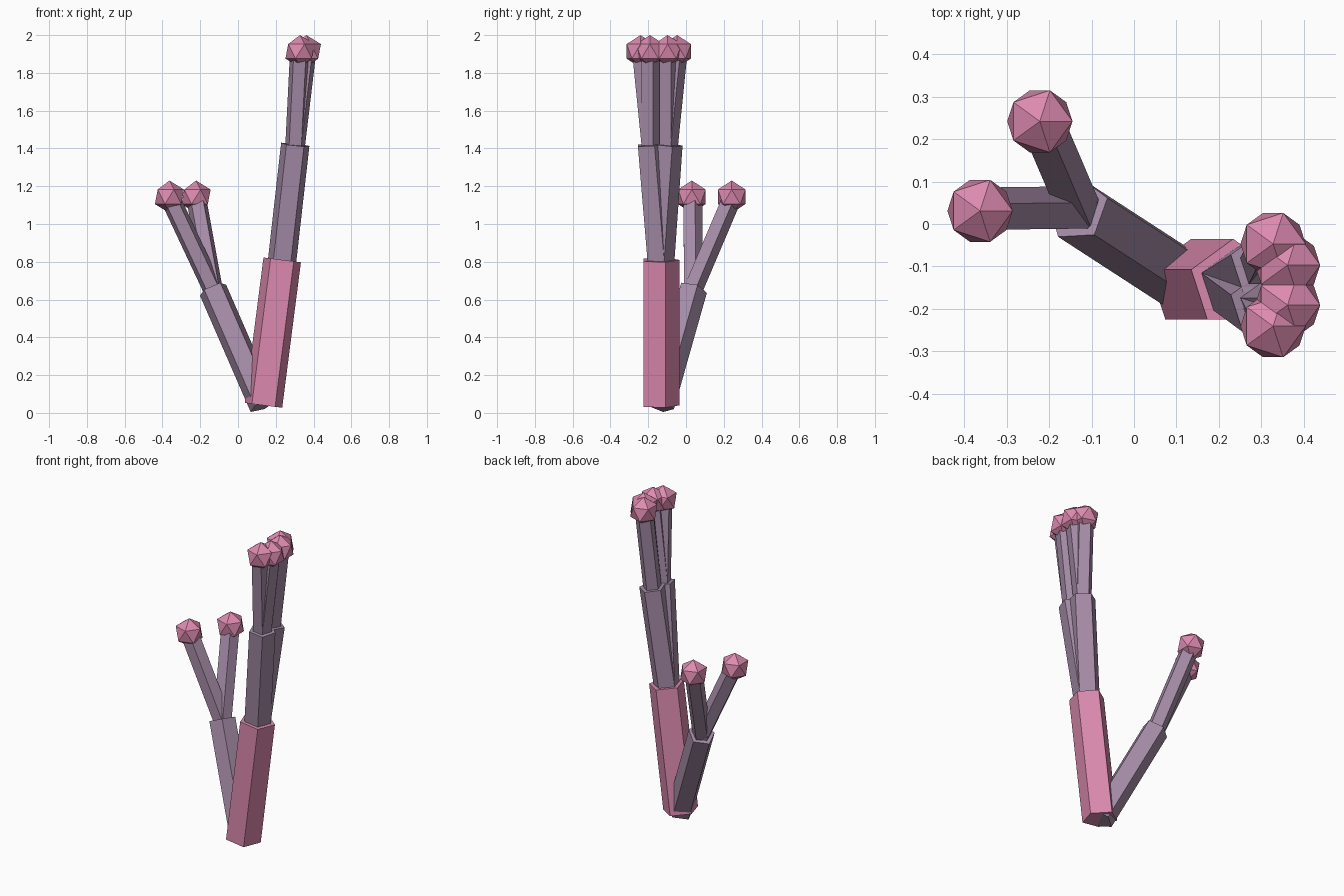
import bpy
import bmesh
from mathutils import Vector

cube = bpy.data.objects.get("Cube")
if cube:
    bpy.data.objects.remove(cube, do_unlink=True)


def make_material(name, rgb):
    mat = bpy.data.materials.new(name)
    mat.use_nodes = True
    color = (*rgb, 1.0)
    mat.diffuse_color = color
    mat.node_tree.nodes["Principled BSDF"].inputs["Base Color"].default_value = color
    return mat


pink = make_material("coral_pink", (0.72, 0.255, 0.43))
mauve = make_material("dusty_mauve", (0.375, 0.26, 0.385))


def add_object(name, bm, mat, location):
    mesh = bpy.data.meshes.new(name)
    bm.to_mesh(mesh)
    bm.free()
    mesh.materials.append(mat)
    obj = bpy.data.objects.new(name, mesh)
    obj.location = location
    bpy.context.collection.objects.link(obj)
    return obj


def stalk(name, start, end, radius, mat):
    """Five-sided prism running from start to end."""
    start, end = Vector(start), Vector(end)
    axis = end - start
    bm = bmesh.new()
    bmesh.ops.create_cone(bm, cap_ends=True, segments=5, radius1=radius,
                          radius2=radius, depth=axis.length)
    obj = add_object(name, bm, mat, (start + end) / 2)
    obj.rotation_mode = "QUATERNION"
    obj.rotation_quaternion = Vector((0, 0, 1)).rotation_difference(axis)


def bud(name, center):
    """Faceted ball on a twig tip."""
    bm = bmesh.new()
    bmesh.ops.create_icosphere(bm, subdivisions=1, radius=0.086)
    add_object(name, bm, pink, center)


def fork(name, start, end, tips):
    """Branch with twigs and buds growing from its end."""
    stalk(name + "_branch", start, end, 0.079, mauve)
    for i, tip in enumerate(tips, 1):
        stalk(f"{name}_twig_{i}", end, tip, 0.055, mauve)
        bud(f"{name}_bud_{i}", tip)


# Trunk
root = (0.135, -0.14, 0.04)
crown = (0.234, -0.14, 0.81)
stalk("trunk", root, crown, 0.105, pink)

# Tall pair of forks, mirrored about the trunk's plane
mid_y = -0.144
for name, side in (("front", -1), ("back", 1)):
    fork(name, crown, (0.303, mid_y + side * 0.047, 1.42),
         [(0.328, mid_y + side * 0.097, 1.914),
          (0.362, mid_y + side * 0.047, 1.914)])

# Low side fork growing from the root
fork("side", root, (-0.133, 0.034, 0.655),
     [(-0.363, 0.031, 1.144), (-0.222, 0.242, 1.144)])
